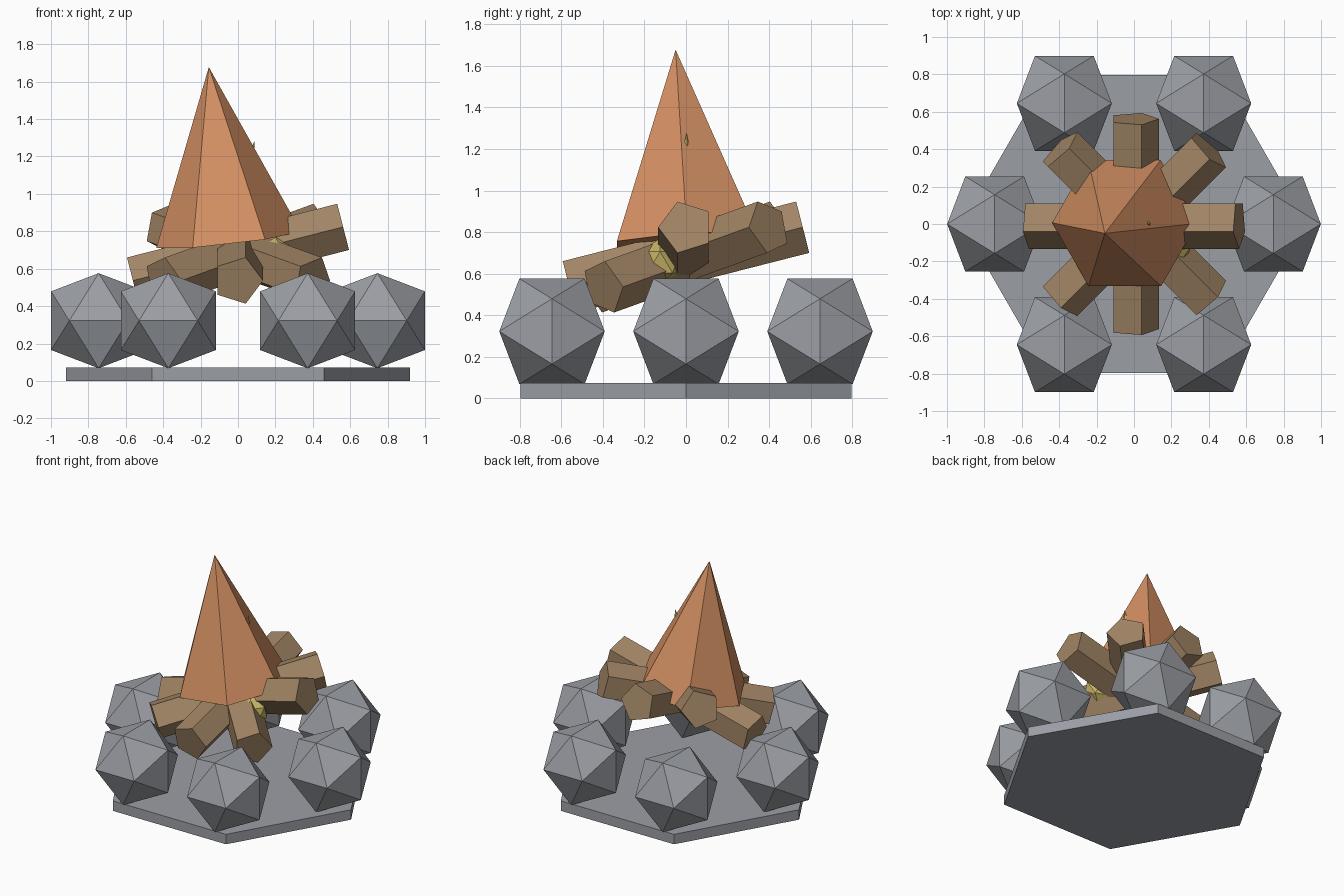
import bpy, bmesh, math
from mathutils import Vector, Matrix

cube = bpy.data.objects.get("Cube")
if cube:
    bpy.data.objects.remove(cube, do_unlink=True)


def material(name, color):
    m = bpy.data.materials.new(name)
    m.use_nodes = True
    m.diffuse_color = (*color, 1)
    m.node_tree.nodes["Principled BSDF"].inputs["Base Color"].default_value = (*color, 1)
    return m


stone = material("stone grey", (0.33, 0.345, 0.375))
wood = material("log brown", (0.36, 0.235, 0.13))
flame = material("flame orange", (0.66, 0.28, 0.125))
ember = material("ember yellow", (0.57, 0.46, 0.13))


def finish(name, bm, mat):
    bmesh.ops.recalc_face_normals(bm, faces=bm.faces)
    mesh = bpy.data.meshes.new(name)
    bm.to_mesh(mesh)
    bm.free()
    mesh.materials.append(mat)
    obj = bpy.data.objects.new(name, mesh)
    bpy.context.collection.objects.link(obj)
    return obj


def prism(name, mat, start, end, r1, r2, sides, spin=0.0):
    """Straight prism or cone running from start to end."""
    start, end = Vector(start), Vector(end)
    axis = end - start
    turn = Vector((0, 0, 1)).rotation_difference(axis).to_matrix().to_4x4()
    place = Matrix.Translation((start + end) / 2) @ turn @ Matrix.Rotation(spin, 4, 'Z')
    bm = bmesh.new()
    bmesh.ops.create_cone(bm, cap_ends=True, segments=sides, radius1=r1, radius2=r2,
                          depth=axis.length, matrix=place)
    bmesh.ops.remove_doubles(bm, verts=bm.verts, dist=0.0001)
    return finish(name, bm, mat)


def rock(name, center, half):
    """Icosahedron with its edges lined up to the axes."""
    phi = (1 + math.sqrt(5)) / 2
    bm = bmesh.new()
    for a in (-1, 1):
        for b in (-phi, phi):
            for p in ((b, 0, a), (a, b, 0), (0, a, b)):
                bm.verts.new(Vector(center) + Vector(p) * (half / phi))
    bmesh.ops.convex_hull(bm, input=bm.verts)
    return finish(name, bm, stone)


# Hexagonal ground slab, corners on the x axis
slab = bmesh.new()
ring = [slab.verts.new((0.92 * math.cos(i * math.pi / 3), 0.92 * math.sin(i * math.pi / 3), 0))
        for i in range(6)]
bottom = slab.faces.new(ring)
top = bmesh.ops.extrude_face_region(slab, geom=[bottom])
bmesh.ops.translate(slab, vec=(0, 0, 0.073),
                    verts=[v for v in top["geom"] if isinstance(v, bmesh.types.BMVert)])
finish("ground_slab", slab, stone)

# Ring of stones
for i in range(6):
    a = i * math.pi / 3
    rock(f"ring_stone_{i + 1}", (0.745 * math.cos(a), 0.745 * math.sin(a), 0.322), 0.254)

# Four crossed five-sided logs, each tilted up at its far end
tilt = 0.25
for i in range(4):
    bm = bmesh.new()
    lay = (Matrix.Translation((0, 0, 0.68)) @ Matrix.Rotation(i * math.pi / 4, 4, 'Z')
           @ Matrix.Rotation(-tilt, 4, 'Y') @ Matrix.Rotation(math.pi / 2, 4, 'Y'))
    log_ring = []
    for end in (-0.58, 0.58):
        log_ring.append([bm.verts.new(lay @ Vector((
            0.134 * math.sin(k * math.tau / 5), -0.134 * math.cos(k * math.tau / 5), end)))
            for k in range(5)])
    low, high = log_ring
    bm.faces.new(low)
    bm.faces.new(high)
    for k in range(5):
        n = (k + 1) % 5
        bm.faces.new((low[k], low[n], high[n], high[k]))
    finish(f"log_{i + 1}", bm, wood)

# Leaning six-sided flame, corners on the x axis
fire = prism("flame", flame, (-0.05, 0.005, 0.754), (-0.156, -0.05, 1.678), 0.39, 0, 6)
first = max(fire.data.vertices, key=lambda v: v.co.x).co
if abs(first.y) > 0.1:  # keep a corner pointing along +x
    bpy.data.objects.remove(fire, do_unlink=True)
    prism("flame", flame, (-0.05, 0.005, 0.754), (-0.156, -0.05, 1.678), 0.39, 0, 6, math.pi / 6)

# Glowing ember under the flame and a small spark tip at its side
bm = bmesh.new()
bmesh.ops.create_icosphere(bm, subdivisions=1, radius=0.115,
                           matrix=Matrix.Translation((0.2, -0.125, 0.655)))
finish("ember", bm, ember)
prism("spark_tip", ember, (0.05, 0, 1.1), (0.087, 0.003, 1.28), 0.045, 0, 5)
